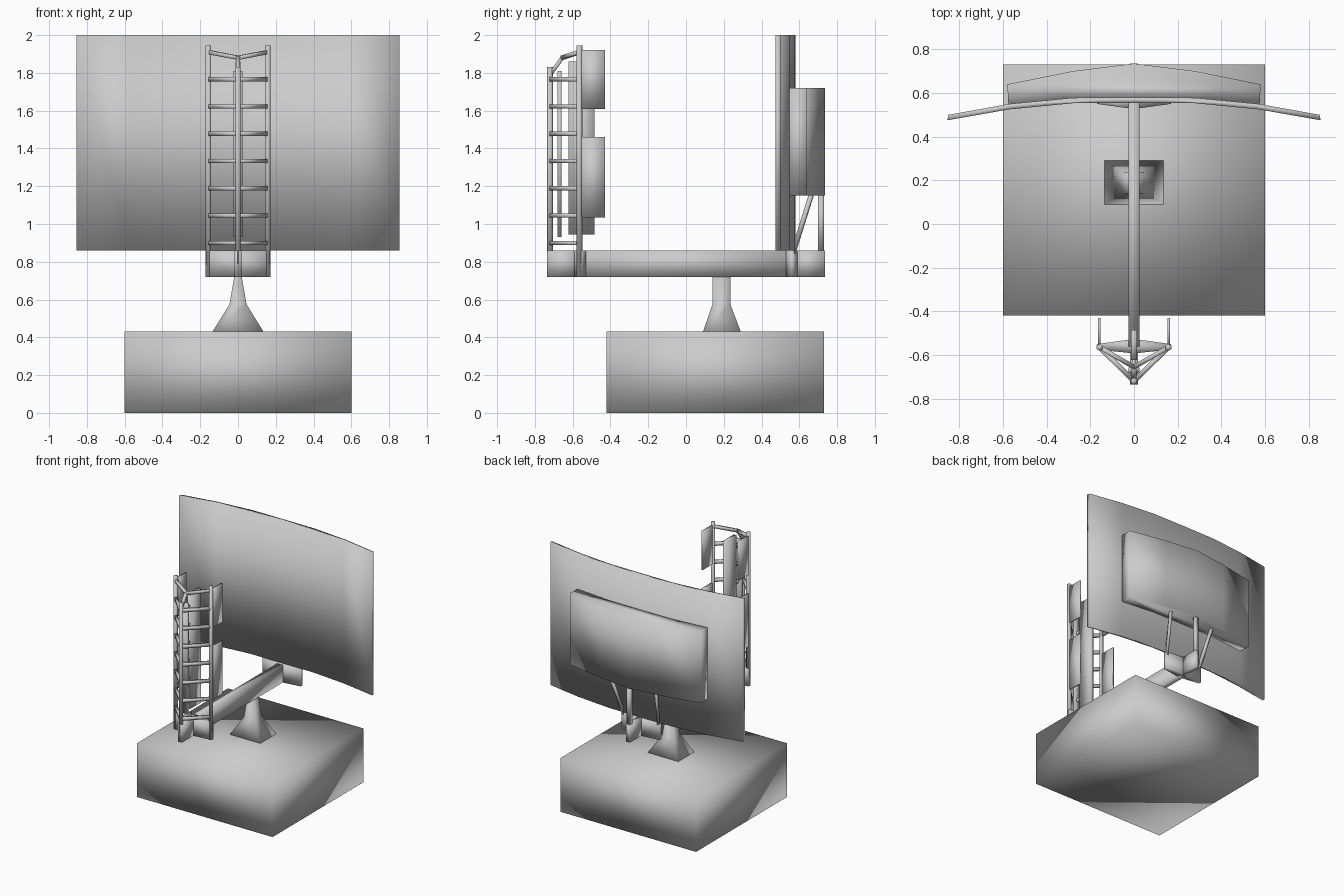
import bpy, bmesh, math
from mathutils import Vector

if "Cube" in bpy.data.objects:
    bpy.data.objects.remove(bpy.data.objects["Cube"])

grey = bpy.data.materials.new("light grey")
grey.diffuse_color = (0.6, 0.6, 0.6, 1)
grey.use_nodes = True
grey.node_tree.nodes["Principled BSDF"].inputs["Base Color"].default_value = grey.diffuse_color


def finish(name, bm, smooth=True):
    bmesh.ops.recalc_face_normals(bm, faces=bm.faces)
    for f in bm.faces:
        f.smooth = smooth
    me = bpy.data.meshes.new(name)
    bm.to_mesh(me)
    bm.free()
    me.materials.append(grey)
    ob = bpy.data.objects.new(name, me)
    bpy.context.collection.objects.link(ob)
    return ob


def loft(name, rings, smooth=True):
    """Skin a list of equal-length vertex rings and cap both ends."""
    bm = bmesh.new()
    vs = [[bm.verts.new(p) for p in r] for r in rings]
    n = len(rings[0])
    for a, b in zip(vs, vs[1:]):
        for i in range(n):
            j = (i + 1) % n
            bm.faces.new((a[i], a[j], b[j], b[i]))
    bm.faces.new(vs[0])
    bm.faces.new(vs[-1])
    return finish(name, bm, smooth)


def prism(name, outline, z0, z1, smooth=True):
    return loft(name, [[(x, y, z) for x, y in outline] for z in (z0, z1)], smooth)


def rect(x0, x1, y0, y1):
    return [(x0, y0), (x1, y0), (x1, y1), (x0, y1)]


def box(name, x0, x1, y0, y1, z0, z1, smooth=True):
    return prism(name, rect(x0, x1, y0, y1), z0, z1, smooth)


def bar(name, a, b, r, sides=4):
    """Straight strut with a regular cross-section between two points."""
    a, b = Vector(a), Vector(b)
    q = (b - a).to_track_quat('Z', 'Y')
    rings = []
    for p in (a, b):
        ring = []
        for i in range(sides):
            t = math.tau * (i + 0.5) / sides
            ring.append(p + q @ Vector((r * math.cos(t), r * math.sin(t), 0)))
        rings.append(ring)
    return loft(name, rings)


def mirrored(half):
    """Complete a left-right symmetric line given from x = 0 outwards."""
    return [(-x, y) for x, y in reversed(half[1:])] + half


# Base cabin and flared pedestal
box("base_cabin", -0.6, 0.6, -0.42, 0.73, 0, 0.43)
loft("pedestal", [[(x, y, z) for x, y in rect(-hx, hx, y0, y1)]
                  for hx, y0, y1, z in ((0.135, 0.09, 0.29, 0.43),
                                        (0.045, 0.14, 0.235, 0.575),
                                        (0.02, 0.14, 0.235, 0.72))])

# Main boom with a tapered cross plate and end web at each end
box("boom", -0.025, 0.025, -0.56, 0.56, 0.72, 0.86)
for s, end in ((-1, "front"), (1, "rear")):
    cross = [(-0.17, 0.55), (-0.025, 0.53), (0.025, 0.53), (0.17, 0.55),
             (0.17, 0.575), (0.025, 0.59), (-0.025, 0.59), (-0.17, 0.575)]
    prism(end + "_cross_plate", [(x, s * y) for x, y in cross], 0.72, 0.86)
    y0, y1 = sorted((s * 0.56, s * 0.735))
    box(end + "_web", -0.018, 0.018, y0, y1, 0.72, 0.86)

# Curved reflector and the housing behind it
back = mirrored([(0, 0.58), (0.28, 0.578), (0.57, 0.55), (0.85, 0.5)])
front = mirrored([(0, 0.555), (0.28, 0.553), (0.57, 0.525), (0.855, 0.475)])
prism("reflector", back + front[::-1], 0.86, 2.0)
shell = mirrored([(0, 0.735), (0.28, 0.70), (0.58, 0.64), (0.575, 0.54)])
inner = mirrored([(0, 0.57), (0.28, 0.57)])
prism("reflector_housing", shell + inner[::-1], 1.15, 1.72)

# Struts carrying the reflector
box("rear_centre_strut", -0.015, 0.015, 0.70, 0.73, 0.86, 1.16)
for s, side in ((-1, "left"), (1, "right")):
    bar(side + "_reflector_strut", (s * 0.155, 0.565, 0.84), (s * 0.2, 0.665, 1.16), 0.015)

# Triangular feed tower posts and rungs
bar("front_post", (0, -0.72, 0.72), (0, -0.72, 1.83), 0.016, 6)
for s, side in ((-1, "left"), (1, "right")):
    px, py = s * 0.157, -0.565
    bar(side + "_post", (px, py, 0.72), (px, py, 1.945), 0.016, 6)
    for i in range(7):
        z = 0.9 + i * 0.1445
        bar(f"{side}_rung_{i + 1}", (px, py, z), (0, -0.72, z), 0.016)
    # Bent stay over the top
    bar(side + "_top_stay", (px, py, 1.91), (0, -0.655, 1.88), 0.015)
    # Side feed panels
    x0, x1 = sorted((s * 0.153, s * 0.165))
    box(side + "_upper_panel", x0, x1, -0.565, -0.43, 1.61, 1.92)
    box(side + "_lower_panel", x0, x1, -0.565, -0.43, 1.035, 1.46)
bar("front_top_stay", (0, -0.655, 1.88), (0, -0.72, 1.79), 0.015)

# Central feed panel and its carrier bar
box("centre_feed_panel", -0.013, 0.013, -0.622, -0.485, 0.945, 1.86)
box("feed_carrier", -0.025, 0.025, -0.68, -0.658, 0.93, 1.81)
for i in range(7):
    z = 0.98 + i * 0.1445 - 0.08
    box(f"feed_bracket_{i + 1}", -0.01, 0.01, -0.72, -0.6, z - 0.01, z + 0.01)
